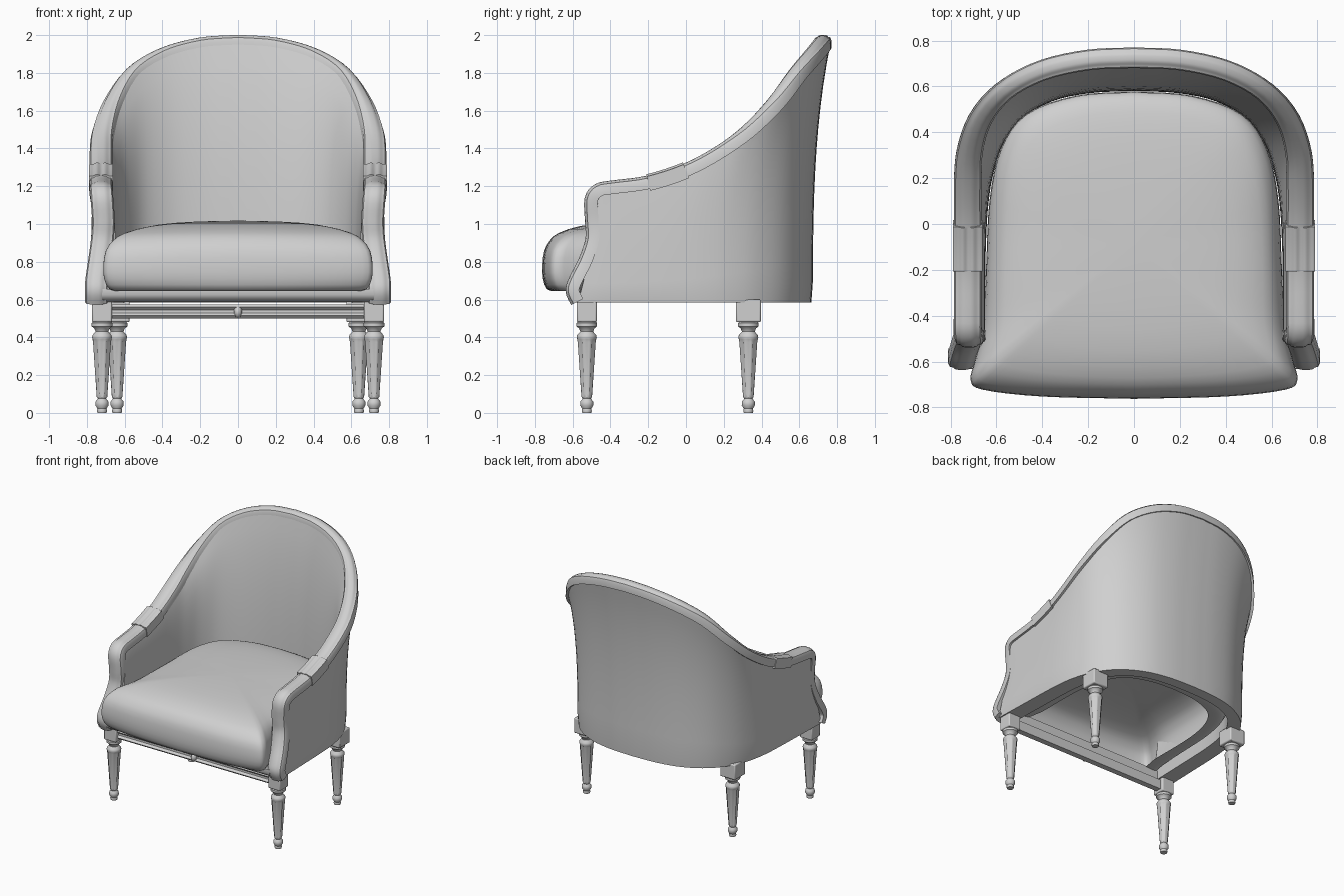
import bpy, bmesh, math
from mathutils import Vector

if "Cube" in bpy.data.objects:
    bpy.data.objects.remove(bpy.data.objects["Cube"], do_unlink=True)

GREY = (0.63, 0.63, 0.63, 1)
mat = bpy.data.materials.new("plain_grey")
mat.use_nodes = True
mat.diffuse_color = GREY
mat.node_tree.nodes["Principled BSDF"].inputs["Base Color"].default_value = GREY


def loft(name, rings, closed=True, cap_start=True, cap_end=True, angle=40):
    """Skin a list of point rings, mirrored across x = 0."""
    bm = bmesh.new()
    vs = [[bm.verts.new(p) for p in r] for r in rings]
    n = len(vs[0])
    for a, b in zip(vs, vs[1:]):
        for i in range(n if closed else n - 1):
            j = (i + 1) % n
            bm.faces.new((a[i], a[j], b[j], b[i]))
    if cap_start:
        bm.faces.new(vs[0])
    if cap_end:
        bm.faces.new(vs[-1])
    bmesh.ops.remove_doubles(bm, verts=bm.verts, dist=0.0005)
    bmesh.ops.recalc_face_normals(bm, faces=bm.faces)
    me = bpy.data.meshes.new(name)
    bm.to_mesh(me)
    bm.free()
    me.materials.append(mat)
    ob = bpy.data.objects.new(name, me)
    bpy.context.collection.objects.link(ob)
    bpy.ops.object.select_all(action='DESELECT')
    ob.select_set(True)
    bpy.context.view_layer.objects.active = ob
    bpy.ops.object.shade_smooth_by_angle(angle=math.radians(angle))
    ob.modifiers.new("mirror", 'MIRROR')
    return ob


def smooth(points, steps=4):
    """Catmull-Rom curve through the points."""
    p = [Vector(q) for q in points]
    p = [2 * p[0] - p[1]] + p + [2 * p[-1] - p[-2]]
    out = []
    for a, b, c, d in zip(p, p[1:], p[2:], p[3:]):
        for k in range(steps):
            t = k / steps
            out.append(0.5 * (2 * b + (c - a) * t + (2 * a - 5 * b + 4 * c - d) * t * t
                              + (3 * b - a - 3 * c + d) * t ** 3))
    return out + [p[-2]]


def frames(path):
    """Point, outward and upward direction along a path from back centre to front."""
    out = []
    for i, p in enumerate(path):
        t = (path[min(i + 1, len(path) - 1)] - path[max(i - 1, 0)]).normalized()
        if p.x < 0.001:
            t = Vector((1, 0, 0))
        side = Vector((1, 0, 0)) if p.y < -0.3 else Vector((-t.y, t.x, 0)).normalized()
        side = (side - t * side.dot(t)).normalized()
        out.append((p, side, t.cross(side)))
    return out


def sweep(name, frame_list, section, width, height, **kw):
    rings = [[p + s * a * width(p) + u * b * height for a, b in section]
             for p, s, u in frame_list]
    return loft(name, rings, **kw)


def box(name, x0, x1, y0, y1, z0, z1, bevel=0.008):
    ob = loft(name, [[(x0, y0, z), (x1, y0, z), (x1, y1, z), (x0, y1, z)] for z in (z0, z1)])
    b = ob.modifiers.new("bevel", 'BEVEL')
    b.width, b.segments = bevel, 2
    return ob


# Carved rim over the back, along the arms and down the front posts
rim_points = [(0, .725, 1.965), (.2, .715, 1.95), (.4, .67, 1.895), (.56, .585, 1.795),
              (.665, .465, 1.635), (.715, .32, 1.485), (.725, .17, 1.375), (.725, 0, 1.285),
              (.725, -.2, 1.22), (.725, -.38, 1.195), (.725, -.46, 1.18),
              (.72, -.5, 1.13), (.713, -.498, 1.02), (.718, -.495, .92),
              (.732, -.53, .81), (.748, -.585, .7), (.75, -.6, .645), (.75, -.575, .588)]
rim_frames = frames(smooth(rim_points))
half = [(1, -1), (1, .2), (.88, .65), (.62, .75), (.5, .95), (.2, 1.05)]
bead = half + [(-a, b) for a, b in reversed(half)]


def rim_width(p):
    return 0.06 - 0.015 * max(0, min(1, (p.z - 1.4) / 0.4))


sweep("carved_rim", rim_frames, bead, rim_width, .035, cap_start=False)

# Softly ribbed cuffs wrapped over the arms
cuff = [f for f in rim_frames if -.21 < f[0].y < .03 and f[0].z > 1]
RIBS = 24
ribbed = [(1, -1.1)] + [(1 - 2 * k / RIBS, 1 - .3 * (1 - 2 * k / RIBS) ** 4
                         + .08 * math.cos(k * math.pi / 4)) for k in range(RIBS + 1)] + [(-1, -1.1)]
sweep("arm_cuff", cuff, ribbed, lambda p: .064, .041)

# Upholstered shell, padded thicker inside the arms
base_points = [(0, .63), (.2, .62), (.38, .58), (.54, .49), (.645, .36), (.7, .22),
               (.725, .08), (.735, -.08), (.74, -.25), (.745, -.42), (.75, -.58)]
base_frames = frames(smooth([(x, y, .585) for x, y in base_points]))
ROWS = 12
rings = []
for (b, bs, _), (r, rs, _) in zip(base_frames, rim_frames):
    power = .7 + 2.3 * max(0, min(1, (b.y + .55) / .6))
    padding = .04 * max(0, bs.x) ** 4
    outer, inner = [], []
    for k in range(ROWS + 1):
        s = k / ROWS
        f = s ** power
        p = b.lerp(r, f)
        p.z = b.z + (r.z - b.z) * s
        n = bs.lerp(rs, f)
        n.z = 0
        n.normalize()
        outer.append(p + n * (.034 if k == 0 else .042))
        inner.append(p - n * (.042 + (.008 + padding) * (1 - s ** 4)))
    rings.append(outer + inner[::-1])
loft("upholstered_shell", rings, cap_start=False)

# Front rail under the cushion
loft("front_rail", [[(x, -.585, .588), (x, -.618, .602), (x, -.632, .625), (x, -.63, .655),
                     (x, -.52, .655), (x, -.52, .588)] for x in (0, .72)], cap_start=False)

# Plump hollow seat cushion, fuller towards the back
outline = smooth([(0, .578, 0), (.25, .56, 0), (.47, .48, 0), (.58, .33, 0), (.63, .1, 0),
                  (.645, -.2, 0), (.66, -.45, 0), (.695, -.6, 0), (.712, -.68, 0),
                  (.66, -.722, 0), (.4, -.752, 0), (0, -.762, 0)])
levels = smooth([(.82, .65, 0), (.9, .645, 0), (.965, .655, 0), (.995, .71, 0),
                 (1, .78, 0), (.985, .86, 0), (.94, .915, 0), (.87, .953, 0),
                 (.7, .99, 0), (.4, 1.01, 0), (0, 1.018, 0)], 2)
centre = Vector((0, -.09, 0))
cushion = []
for l in levels:
    ring = []
    for p in outline:
        d = p - centre
        q = centre + d.lerp(d.normalized() * .65, 1 - l.x) * l.x
        lift = .6 * max(0, p.y) / .578 * (1.018 - l.y) if l.y > .8 else 0
        ring.append((q.x, q.y, l.y + lift))
    cushion.append(ring)
loft("seat_cushion", cushion, closed=False, cap_start=False, cap_end=False, angle=60)

# Front apron bar with a small centre boss
apron = [(-.545, .5), (-.56, .515), (-.545, .53), (-.545, .545), (-.56, .56),
         (-.55, .575), (-.5, .575), (-.5, .5)]
loft("front_apron", [[(x, y, z) for y, z in apron] for x in (0, .68)], cap_start=False)
loft("apron_boss", [[(x, -.54 + r * math.cos(a * math.pi / 6), .535 + r * math.sin(a * math.pi / 6))
                     for a in range(12)] for x, r in ((0, .036), (.012, .03), (.02, .018))],
     cap_start=False)

# Turned and fluted legs with square blocks: radius, height, flute depth
turning = [(.046, .485, 0), (.055, .475, 0), (.055, .458, 0), (.04, .447, 0), (.034, .43, 0),
           (.05, .412, 0), (.053, .4, 0), (.05, .39, 0), (.049, .375, .2), (.03, .1, .2),
           (.028, .085, 0), (.022, .075, 0), (.034, .06, 0), (.035, .04, 0),
           (.024, .022, 0), (.027, .01, 0), (.024, 0, 0)]
SIDES = 24
for end, x, y, h in (("front", .72, -.525, .053), ("back", .64, .33, .066)):
    leg = []
    for r, z, flute in turning:
        ring = []
        for i in range(SIDES):
            a = i * math.tau / SIDES
            rad = r * (1 - flute * (i % 3 == 0))
            ring.append((x + rad * math.cos(a), y + rad * math.sin(a), z))
        leg.append(ring)
    loft(end + "_leg", leg)
    box(end + "_leg_block", x - h, x + h, y - h, y + h, .48, .6)
